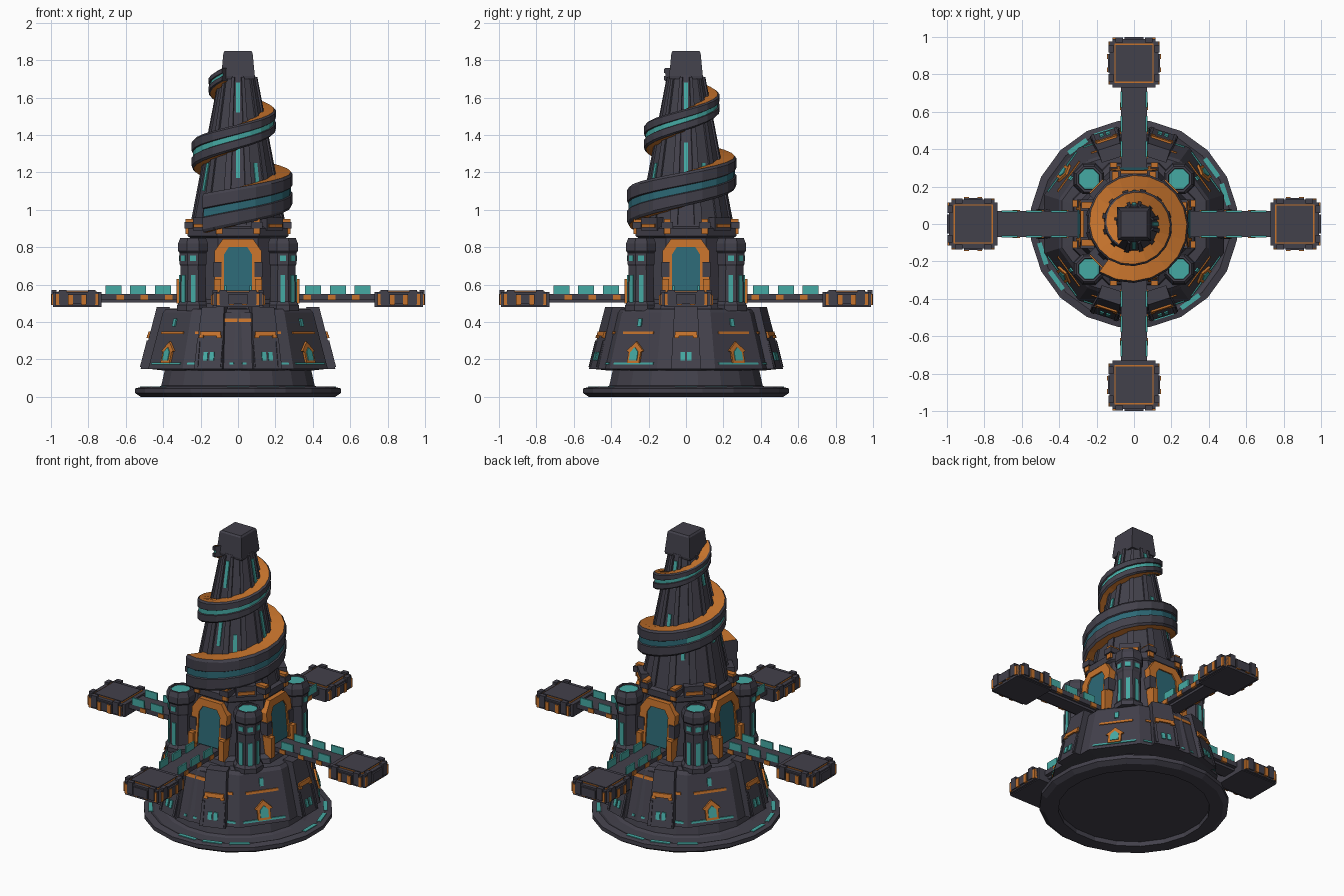
import bpy, bmesh
from math import sin, cos, pi, radians, floor

cube = bpy.data.objects.get("Cube")
if cube:
    bpy.data.objects.remove(cube)


def material(name, rgb):
    mat = bpy.data.materials.new(name)
    mat.use_nodes = True
    mat.diffuse_color = (*rgb, 1)
    mat.node_tree.nodes["Principled BSDF"].inputs["Base Color"].default_value = (*rgb, 1)
    return mat


dark = material("charcoal metal", (0.055, 0.052, 0.07))
orange = material("burnt orange", (0.56, 0.17, 0.025))
teal = material("bright teal", (0.06, 0.40, 0.37))
glass = material("deep teal glass", (0.026, 0.14, 0.18))


def finish(name, bm, mats):
    bmesh.ops.recalc_face_normals(bm, faces=bm.faces)
    mesh = bpy.data.meshes.new(name)
    bm.to_mesh(mesh)
    bm.free()
    for mat in mats:
        mesh.materials.append(mat)
    bpy.context.collection.objects.link(bpy.data.objects.new(name, mesh))


def skin(bm, rings):
    """Closed surface through a list of equal rings, capped at both ends."""
    rows = [[bm.verts.new(p) for p in ring] for ring in rings]
    n = len(rows[0])
    for a, b in zip(rows, rows[1:]):
        for i in range(n):
            j = (i + 1) % n
            face = bm.faces.new((a[i], a[j], b[j], b[i]))
            face.material_index = 0
    bm.faces.new(rows[0])
    bm.faces.new(rows[-1])


def lathe(name, profile, sides, mat, at=(0, 0), turn=0.5):
    """Faceted turning; radii are measured to the middle of each flat."""
    bm = bmesh.new()
    steps = [2 * pi * (i + turn) / sides for i in range(sides)]
    k = 1 / cos(pi / sides)
    skin(bm, [[(at[0] + r * k * cos(a), at[1] + r * k * sin(a), z) for a in steps]
              for r, z in profile])
    finish(name, bm, [mat])


def slab(name, angle, outline, wall, inner, outer, mat, at=(0, 0)):
    """Outline of (sideways, height) points, thickened outward from a wall facing angle."""
    c, s = cos(radians(angle)), sin(radians(angle))
    bm = bmesh.new()
    rings = []
    for off in (inner, outer):
        ring = []
        for v, z in outline:
            u = wall(z) + off
            ring.append((at[0] + u * c - v * s, at[1] + u * s + v * c, z))
        rings.append(ring)
    skin(bm, rings)
    finish(name, bm, [mat])


def rect(v0, v1, z0, z1):
    return [(v0, z0), (v1, z0), (v1, z1), (v0, z1)]


def flat(z):
    return 0


def skirt(z):
    return 0.48 - (z - 0.15) * 0.26


def core(z):
    return 0.29 - (z - 0.46) * 0.09


def cone(z):
    return 0.25 - (z - 0.9) * 0.194


# Base disc with hollow underside, and the drum above it
lathe("base_disc", [(0.44, 0.03), (0.44, 0), (0.52, 0), (0.55, 0.02), (0.55, 0.045),
                    (0.51, 0.055), (0.49, 0.047), (0.43, 0.05), (0.41, 0.06), (0.39, 0.15)],
      20, dark)
for start in (15, 105, 195, 285):
    for k in range(3):
        slab("base_light", start + 18 * k - 15, rect(-0.06, 0.06, 0.048, 0.056),
             flat, 0.50, 0.525, teal)

# Ten-sided skirt and terrace
lathe("skirt", [(0.39, 0.14), (0.48, 0.15), (skirt(0.45), 0.45), (0.385, 0.47), (0.3, 0.475)], 10, dark)
for k in range(10):
    angle = 36 * k
    if k in (0, 2, 3, 5, 7, 8):
        # Raised buttress panel with a pair of lights
        slab("skirt_panel", angle, [(-0.08, 0.15), (0.08, 0.15), (0.062, 0.48), (-0.062, 0.48)],
             skirt, -0.03, 0.04, dark)
        slab("panel_band", angle, rect(-0.058, 0.058, 0.325, 0.35), skirt, 0.03, 0.05, orange)
        for side in (-1, 1):
            slab("panel_light", angle, rect(side * 0.018 - 0.012, side * 0.018 + 0.012, 0.195, 0.24),
                 skirt, 0.03, 0.047, teal)
            slab("band_clip", angle, rect(side * 0.05 - 0.012, side * 0.05 + 0.012, 0.315, 0.33),
                 skirt, 0.03, 0.052, orange)
            slab("panel_rib", angle, rect(side * 0.064 - 0.008, side * 0.064 + 0.008, 0.16, 0.3),
                 skirt, 0.03, 0.047, dark)
    else:
        # Gabled window on the recessed faces
        slab("gable_frame", angle, [(-0.04, 0.18), (0.04, 0.18), (0.04, 0.24), (0.055, 0.245),
                                    (0, 0.295), (-0.055, 0.245), (-0.04, 0.24)],
             skirt, -0.01, 0.012, orange)
        slab("gable_glass", angle, [(-0.025, 0.195), (0.025, 0.195), (0.025, 0.24), (0, 0.265), (-0.025, 0.24)],
             skirt, 0, 0.017, teal)
        slab("upper_light", angle, rect(-0.012, 0.012, 0.375, 0.42), skirt, -0.01, 0.008, teal)
    if k % 5:
        slab("skirt_band", angle, rect(-0.1, 0.1, 0.335, 0.35), skirt, -0.01, 0.006, orange)
        slab("skirt_light_line", angle, rect(-0.13, 0.13, 0.172, 0.184), skirt, -0.01, 0.006, teal)

for angle in (90, 270):
    slab("front_plate", angle, rect(-0.085, 0.085, 0.15, 0.45), skirt, -0.01, 0.016, dark)
    slab("front_plate_band", angle, rect(-0.1, 0.1, 0.4, 0.42), skirt, 0, 0.02, orange)

# Eight-sided hall
lathe("hall", [(0.33, 0.46), (0.32, 0.5), (0.29, 0.52), (core(0.85), 0.85), (0.27, 0.86),
               (0.27, 0.9), (0.25, 0.91)], 8, dark)

arch = [(0.125, 0.56), (0.125, 0.78), (0.08, 0.845), (-0.08, 0.845), (-0.125, 0.78), (-0.125, 0.56)]
arch_inner = [(-0.075, 0.56), (-0.075, 0.76), (-0.05, 0.8), (0.05, 0.8), (0.075, 0.76), (0.075, 0.56)]
for angle in range(0, 360, 90):
    # Arched doorway
    slab("door_frame", angle, arch + arch_inner, core, -0.02, 0.03, orange)
    slab("door_lining", angle, [(v * 1.22, z) for v, z in arch_inner], core, -0.01, 0.018, dark)
    slab("door_glass", angle, arch_inner, core, -0.01, 0.022, glass)
    for side in (-1, 1):
        slab("frame_foot", angle, rect(side * 0.11 - 0.018, side * 0.11 + 0.018, 0.5, 0.63), flat, 0.26, 0.33, orange)
        slab("frame_block", angle, rect(side * 0.11 - 0.022, side * 0.11 + 0.022, 0.64, 0.72), flat, 0.25, 0.305, dark)
        # Claws under the spire
        slab("collar_claw", angle, rect(side * 0.1 - 0.018, side * 0.1 + 0.018, 0.87, 0.95), flat, 0.21, 0.28, orange)
        slab("collar_cover", angle, rect(side * 0.1 - 0.03, side * 0.1 + 0.03, 0.9, 0.935), flat, 0.21, 0.287, dark)
    slab("collar_block", angle + 45, rect(-0.06, 0.06, 0.89, 0.96), flat, 0.2, 0.28, dark)
    slab("collar_trim", angle + 45, rect(-0.05, 0.05, 0.905, 0.925), flat, 0.2, 0.288, orange)

    # Corner turret
    spot = (0.34 * cos(radians(angle + 45)), 0.34 * sin(radians(angle + 45)))
    lathe("turret", [(0.085, 0.46), (0.085, 0.49), (0.07, 0.51), (0.067, 0.7), (0.072, 0.71), (0.072, 0.77),
                     (0.08, 0.78), (0.08, 0.82), (0.068, 0.85), (0.056, 0.85), (0.054, 0.835)], 8, dark, spot)
    lathe("turret_lamp", [(0.054, 0.83), (0.054, 0.842)], 8, teal, spot)
    for turn in (0, 45, 90):
        slab("turret_strip", angle + turn, rect(-0.012, 0.012, 0.49, 0.65), flat, 0.06, 0.074, teal, spot)
        slab("turret_window", angle + turn, rect(-0.016, 0.016, 0.725, 0.755), flat, 0.06, 0.076, teal, spot)

    # Bridge with glass railings
    slab("bridge_deck", angle, rect(-0.07, 0.07, 0.52, 0.55), flat, 0.27, 0.74, dark)
    slab("bridge_beam", angle, rect(-0.045, 0.045, 0.505, 0.525), flat, 0.27, 0.74, dark)
    for side in (-1, 1):
        for u in (0.40, 0.535, 0.665):
            slab("bridge_rail", angle, rect(side * 0.066 - 0.005, side * 0.066 + 0.005, 0.55, 0.595),
                 flat, u - 0.043, u + 0.043, teal)
        for u in (0.37, 0.5, 0.63):
            slab("bridge_clip", angle, rect(side * 0.068 - 0.006, side * 0.068 + 0.006, 0.518, 0.545),
                 flat, u - 0.02, u + 0.02, orange)

    # Landing pad
    hub = (0.86 * cos(radians(angle)), 0.86 * sin(radians(angle)))
    slab("pad_body", angle, rect(-0.115, 0.115, 0.48, 0.56), flat, -0.13, 0.13, dark, hub)
    slab("pad_wings", angle, rect(-0.13, 0.13, 0.485, 0.56), flat, -0.115, 0.115, dark, hub)
    slab("pad_outline", angle, rect(-0.105, 0.105, 0.55, 0.564), flat, -0.105, 0.105, orange, hub)
    slab("pad_floor", angle, rect(-0.098, 0.098, 0.55, 0.568), flat, -0.098, 0.098, dark, hub)
    for turn in (-90, 0, 90):
        facing = angle + turn
        slab("pad_bumper", facing, rect(-0.05, 0.05, 0.495, 0.55), flat, 0.12, 0.14, dark, hub)
        for side in (-1, 1):
            slab("pad_clip", facing, rect(side * 0.035 - 0.013, side * 0.035 + 0.013, 0.49, 0.545),
                 flat, 0.12, 0.144 if turn else 0.139, orange, hub)
            slab("pad_corner_clip", facing, rect(side * 0.105 - 0.01, side * 0.105 + 0.01, 0.49, 0.55),
                 flat, 0.11, 0.136, orange, hub)
            slab("pad_guard", facing, rect(side * 0.078 - 0.02, side * 0.078 + 0.02, 0.495, 0.572),
                 flat, 0.11, 0.137, dark, hub)

# Spire, ribs and light strips
lathe("spire", [(cone(z), z) for z in (0.88, 1.3, 1.72)], 12, dark)
for k in range(12):
    slab("spire_rib", 30 * k + 15, [(-0.022, 0.92), (0.022, 0.92), (0.008, 1.71), (-0.008, 1.71)],
         cone, -0.02, 0.012, dark)
for k in range(8):
    low, high = ((1.17, 1.36), (1.52, 1.68))[k % 2]
    for angle, z0, z1 in ((90 * (k // 2), low, high), (90 * (k // 2) + 30, 1.1, 1.25)):
        slab("spire_light", angle, rect(-0.011, 0.011, z0, z1), cone, -0.01, 0.006, teal)

# Square cap
lathe("cap", [(0.088, 1.7), (0.09, 1.715), (0.078, 1.84), (0.07, 1.85)], 4, dark)

# Spiral ramp: orange edges, dark outer wall, inset light stripe
bm = bmesh.new()
rows = []
turns = [-0.1 + 2.0 * i / 40 for i in range(41)]
for t in turns:
    a = 2 * pi * t - pi / 2
    z = 1.02 + 0.37 * t
    half = 0.1 - 0.034 * t
    out = 0.315 - 0.09 * t
    rin = cone(z) - 0.03
    section = [(rin, -half), (out - 0.01, -half), (out, -half * 0.85), (out, -half * 0.25),
               (out - 0.008, -half * 0.2), (out - 0.008, half * 0.2), (out, half * 0.25),
               (out, half * 0.85), (out - 0.01, half), (rin, half)]
    rows.append([bm.verts.new((r * cos(a), r * sin(a), z + h)) for r, h in section])
for t, a, b in zip(turns, rows, rows[1:]):
    for i in range(len(a)):
        j = (i + 1) % len(a)
        face = bm.faces.new((a[i], a[j], b[j], b[i]))
        if i in (0, 8):
            face.material_index = 1
        elif i == 4:
            face.material_index = 3 if t < 0.6 else 2
bm.faces.new(rows[0])
bm.faces.new(rows[-1])
finish("spiral_ramp", bm, [dark, orange, teal, glass])
